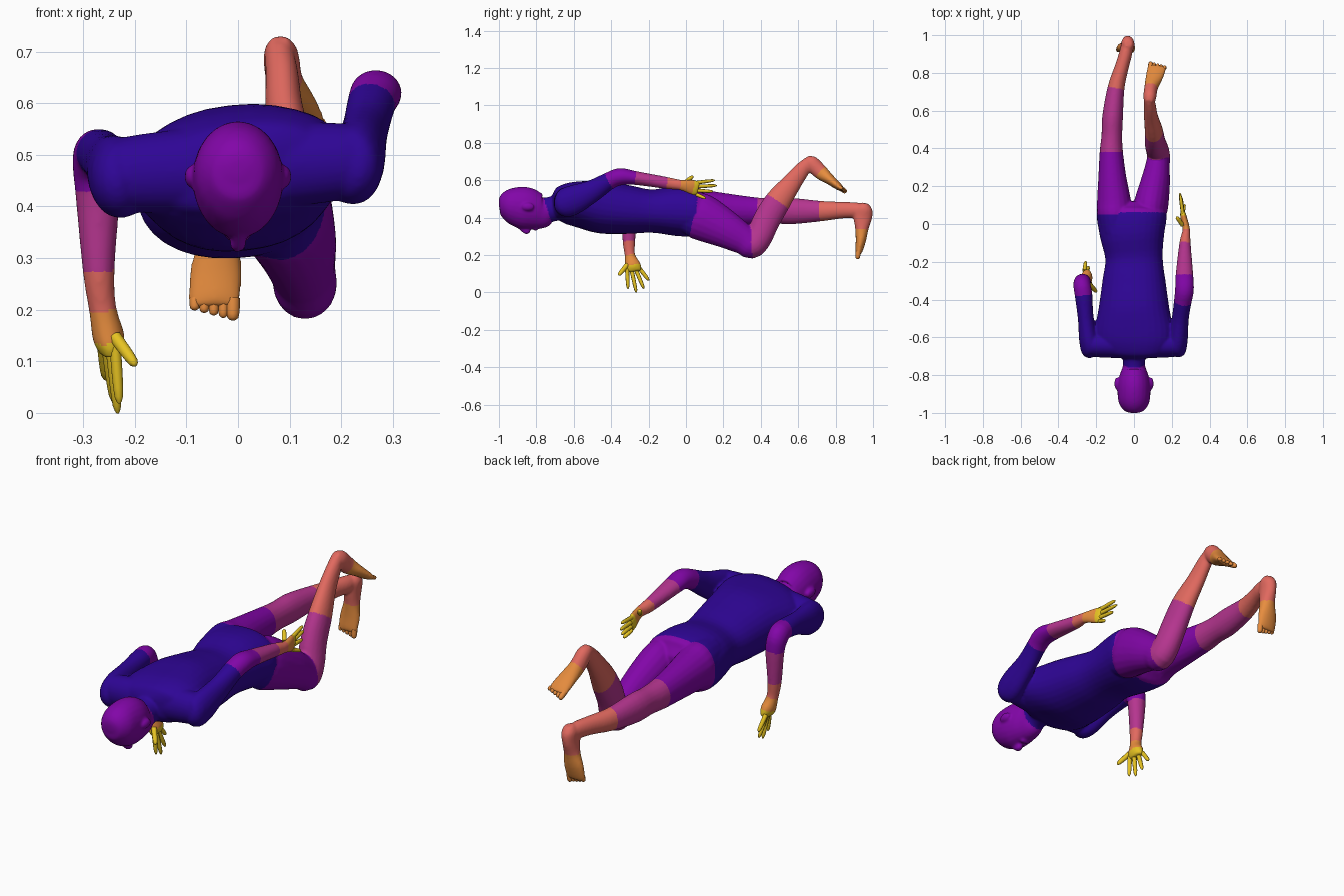
import bpy, bmesh, math
from mathutils import Vector
from mathutils.bvhtree import BVHTree

if "Cube" in bpy.data.objects:
    bpy.data.objects.remove(bpy.data.objects["Cube"])


def material(name, hexa):
    rgb = [int(hexa[i:i + 2], 16) / 255 for i in (0, 2, 4)]
    m = bpy.data.materials.new(name)
    m.diffuse_color = [((c + 0.055) / 1.055) ** 2.4 if c > 0.04 else c / 12.92 for c in rgb] + [1]
    m.use_nodes = True
    m.node_tree.nodes["Principled BSDF"].inputs["Base Color"].default_value = m.diffuse_color
    return m


MATS = [material(n, h) for n, h in (
    ("indigo", "2E0595"), ("purple", "8206A8"), ("magenta", "B5358F"),
    ("salmon", "E1695F"), ("orange", "EC9040"), ("yellow", "E6C322"))]
IND, PUR, MAG, SAL, ORA, YEL = range(6)


def catmull(p, i, t):
    a, b, c, d = (p[max(0, min(len(p) - 1, i + k))] for k in (-1, 0, 1, 2))
    return [0.5 * (2 * y + (z - x) * t + (2 * x - 5 * y + 4 * z - w) * t * t
                   + (3 * y - x - 3 * z + w) * t ** 3) for x, y, z, w in zip(a, b, c, d)]


def finish(name, bm):
    bmesh.ops.recalc_face_normals(bm, faces=bm.faces)
    me = bpy.data.meshes.new(name)
    bm.to_mesh(me)
    bm.free()
    for m in MATS:
        me.materials.append(m)
    ob = bpy.data.objects.new(name, me)
    bpy.context.collection.objects.link(ob)
    bpy.ops.object.select_all(action='DESELECT')
    ob.select_set(True)
    bpy.context.view_layer.objects.active = ob
    bpy.ops.object.shade_smooth_by_angle(angle=math.radians(50))
    return ob


def tube(name, stations, colours, sides=20, steps=4, power=2.0, roll=(0, 0)):
    """Loft of ellipses; station = x, y, z, half width, half depth.
    colours = {station index: colour from there on}."""
    rows, cols, col = [], [], 0
    for i in range(len(stations) - 1):
        col = colours.get(i, col)
        for k in range(steps):
            rows.append(catmull(stations, i, k / steps))
            cols.append(col)
    rows.append(list(stations[-1]))
    bm = bmesh.new()
    rings = []
    for i, r in enumerate(rows):
        t = Vector(rows[min(i + 1, len(rows) - 1)][:3]) - Vector(rows[max(i - 1, 0)][:3])
        t.normalize()
        ang = roll[0] + (roll[1] - roll[0]) * i / (len(rows) - 1)
        u = Vector((math.cos(ang), 0, math.sin(ang)))
        u = (u - t * u.dot(t)).normalized()
        v = t.cross(u)
        ring = []
        for s in range(sides):
            a = 2 * math.pi * s / sides
            c, d = math.cos(a), math.sin(a)
            c = math.copysign(abs(c) ** (2 / power), c)
            d = math.copysign(abs(d) ** (2 / power), d)
            ring.append(bm.verts.new(Vector(r[:3]) + u * c * max(r[3], .002) + v * d * max(r[4], .002)))
        rings.append(ring)
    for i in range(len(rings) - 1):
        for s in range(sides):
            n = (s + 1) % sides
            f = bm.faces.new((rings[i][s], rings[i][n], rings[i + 1][n], rings[i + 1][s]))
            f.material_index = cols[i]
    for ring, c in ((rings[0], cols[0]), (rings[-1], cols[-1])):
        bm.faces.new(ring).material_index = c
    return finish(name, bm)


def digit(name, base, tip, r, colour):
    b, t = Vector(base), Vector(tip)
    pts = [(*b.lerp(t, f), r * k, r * k) for f, k in ((0, 1), (.5, .95), (.88, .75), (1, .2))]
    tube(name, pts, {0: colour}, sides=8, steps=2)


def ball(name, loc, size, colour):
    bm = bmesh.new()
    bmesh.ops.create_uvsphere(bm, u_segments=14, v_segments=10, radius=1)
    for v in bm.verts:
        v.co = Vector([c * s + l for c, s, l in zip(v.co, size, loc)])
    for f in bm.faces:
        f.material_index = colour
    return finish(name, bm)


# Torso, prone along y
parts = [tube("torso", [
    (0, -.71, .465, .07, .055), (0, -.69, .467, .15, .08), (0, -.65, .472, .195, .102),
    (0, -.58, .472, .212, .119), (0, -.45, .457, .188, .140), (0, -.30, .442, .167, .128),
    (0, -.18, .435, .152, .115), (-.01, -.05, .437, .172, .135), (-.012, .055, .432, .184, .130),
    (-.012, .09, .43, .14, .10), (-.012, .12, .43, .06, .06)],
    {0: IND, 8: PUR}, sides=32, power=2.25, roll=(.18, 0))]

# Shoulder girdle running across x, lower on the left
parts.append(tube("shoulders", [
    (-.272, -.63, .458, .04, .03), (-.255, -.635, .459, .06, .052), (-.20, -.64, .463, .075, .065),
    (0, -.64, .475, .085, .07), (.20, -.64, .487, .075, .065), (.25, -.635, .488, .06, .052),
    (.267, -.63, .488, .04, .03)], {0: IND}, sides=24, roll=(math.pi / 2, math.pi / 2)))

# Head and neck
parts.append(tube("head", [
    (0, -1, .472, .018, .018), (0, -.988, .472, .052, .057), (0, -.95, .468, .079, .089),
    (0, -.90, .459, .087, .108), (0, -.85, .449, .087, .112), (0, -.80, .437, .076, .10),
    (0, -.765, .432, .063, .088), (0, -.74, .44, .058, .07), (0, -.70, .45, .064, .068),
    (0, -.64, .46, .085, .08)], {0: PUR, 7: IND}, sides=24))
parts.append(tube("nose", [
    (0, -.905, .355, .008, .006), (0, -.875, .338, .011, .014),
    (0, -.85, .328, .017, .018), (0, -.836, .338, .012, .008)], {0: PUR}, sides=10))
parts.append(ball("lips", (0, -.805, .339), (.026, .014, .009), PUR))
for s, side in ((-1, "left"), (1, "right")):
    parts.append(ball("ear_" + side, (s * .09, -.845, .458), (.014, .034, .022), PUR))

# Arms: right one trails along the body, left one hangs from the elbow
parts.append(tube("right_arm", [
    (.20, -.685, .47, .03, .03), (.213, -.665, .473, .06, .07), (.231, -.61, .492, .054, .08),
    (.245, -.50, .543, .045, .06), (.258, -.41, .597, .047, .047), (.267, -.35, .619, .05, .046),
    (.267, -.27, .612, .047, .037), (.27, -.10, .585, .03, .032), (.277, -.03, .575, .02, .028),
    (.262, .038, .562, .017, .041), (.256, .066, .555, .012, .038)],
    {0: IND, 4: PUR, 6: MAG, 7: SAL, 8: ORA, 9: YEL}))
parts.append(tube("left_arm", [
    (-.20, -.685, .448, .03, .03), (-.217, -.665, .449, .06, .07), (-.238, -.61, .461, .053, .078),
    (-.255, -.50, .485, .042, .055), (-.267, -.375, .503, .047, .047), (-.275, -.325, .49, .046, .052),
    (-.272, -.305, .43, .044, .042), (-.27, -.305, .275, .031, .034), (-.262, -.30, .20, .027, .028),
    (-.25, -.285, .143, .031, .044), (-.246, -.28, .112, .018, .042)],
    {0: IND, 4: PUR, 6: MAG, 7: SAL, 8: ORA, 9: YEL}))

# Fingers and thumbs
right_tips = [(.245, .155, .60), (.243, .165, .572), (.25, .145, .54), (.268, .105, .503)]
left_tips = [(-.23, -.31, .018), (-.233, -.265, -.001), (-.24, -.225, .02), (-.256, -.198, .064)]
for i in range(4):
    digit(f"right_finger_{i + 1}", (.258, .055, .587 - .021 * i), right_tips[i], .0098, YEL)
    digit(f"left_finger_{i + 1}", (-.238 - .008 * i, -.315 + .022 * i, .13), left_tips[i], .011, YEL)
digit("right_thumb", (.256, -.005, .587), (.225, .038, .622), .012, YEL)
digit("left_thumb", (-.238, -.315, .147), (-.198, -.36, .092), .013, YEL)

# Legs: right knee bent upward, left leg straight
parts.append(tube("right_leg", [
    (.08, -.04, .43, .07, .09), (.083, .05, .414, .087, .122), (.092, .11, .39, .091, .122),
    (.113, .22, .333, .078, .10), (.125, .31, .28, .064, .08), (.13, .35, .25, .062, .07),
    (.125, .388, .29, .06, .07), (.112, .43, .385, .055, .073), (.105, .49, .485, .048, .07),
    (.09, .565, .585, .037, .053), (.085, .62, .655, .032, .042), (.08, .66, .70, .028, .03)],
    {0: IND, 1: PUR, 5: MAG, 8: SAL}))
parts.append(tube("left_leg", [
    (-.10, -.04, .44, .08, .11), (-.103, .055, .445, .093, .115), (-.106, .12, .445, .09, .10),
    (-.115, .25, .44, .074, .085), (-.12, .38, .435, .062, .073), (-.117, .47, .435, .055, .067),
    (-.113, .57, .435, .055, .07), (-.095, .72, .435, .045, .055), (-.065, .83, .44, .037, .045),
    (-.045, .90, .44, .035, .042), (-.035, .96, .437, .03, .037)],
    {0: IND, 1: PUR, 4: MAG, 7: SAL}))

# Feet, heel to ball
parts.append(tube("right_foot", [
    (.08, .645, .722, .018, .015), (.083, .668, .695, .034, .04), (.09, .72, .643, .036, .04),
    (.105, .77, .603, .045, .028), (.118, .815, .567, .05, .02), (.122, .835, .552, .048, .013)],
    {0: SAL, 2: ORA}, sides=16))
parts.append(tube("left_foot", [
    (-.03, .957, .477, .02, .02), (-.032, .952, .45, .035, .045), (-.035, .945, .40, .034, .05),
    (-.037, .94, .34, .038, .036), (-.042, .935, .28, .05, .028), (-.046, .925, .225, .051, .02),
    (-.046, .92, .205, .047, .013)], {0: SAL, 3: ORA}, sides=16))

# Toes, big toe on the inner side
for i in range(5):
    r = .014 if i == 0 else .0105
    short = .005 * i
    x = .036 - .0185 * i
    digit(f"right_toe_{i + 1}", (.122 - x, .82, .562), (.125 - x, .858 - short, .535 + short), r, ORA)
    digit(f"left_toe_{i + 1}", (-.046 + x, .922, .222), (-.046 + x, .917, .179 + short), r, ORA)

# Fuse the body parts into one continuous skin
bpy.ops.object.select_all(action='DESELECT')
for ob in parts:
    ob.select_set(True)
body = parts[0]
bpy.context.view_layer.objects.active = body
bpy.ops.object.join()
body.name = "body"
body.modifiers.clear()
src = body.data
tree = BVHTree.FromPolygons([v.co for v in src.vertices], [tuple(p.vertices) for p in src.polygons])
colour_of = [p.material_index for p in src.polygons]
remesh = body.modifiers.new("fuse", 'REMESH')
remesh.mode = 'VOXEL'
remesh.voxel_size = .006
soften = body.modifiers.new("soften", 'SMOOTH')
soften.factor, soften.iterations = .5, 8
skin = bpy.data.meshes.new_from_object(body.evaluated_get(bpy.context.evaluated_depsgraph_get()))
body.modifiers.clear()
body.data = skin
skin.materials.clear()
for m in MATS:
    skin.materials.append(m)

# Colour bands follow the nearest body part section
for p in skin.polygons:
    p.material_index = colour_of[tree.find_nearest(p.center)[2]]
    p.use_smooth = True
